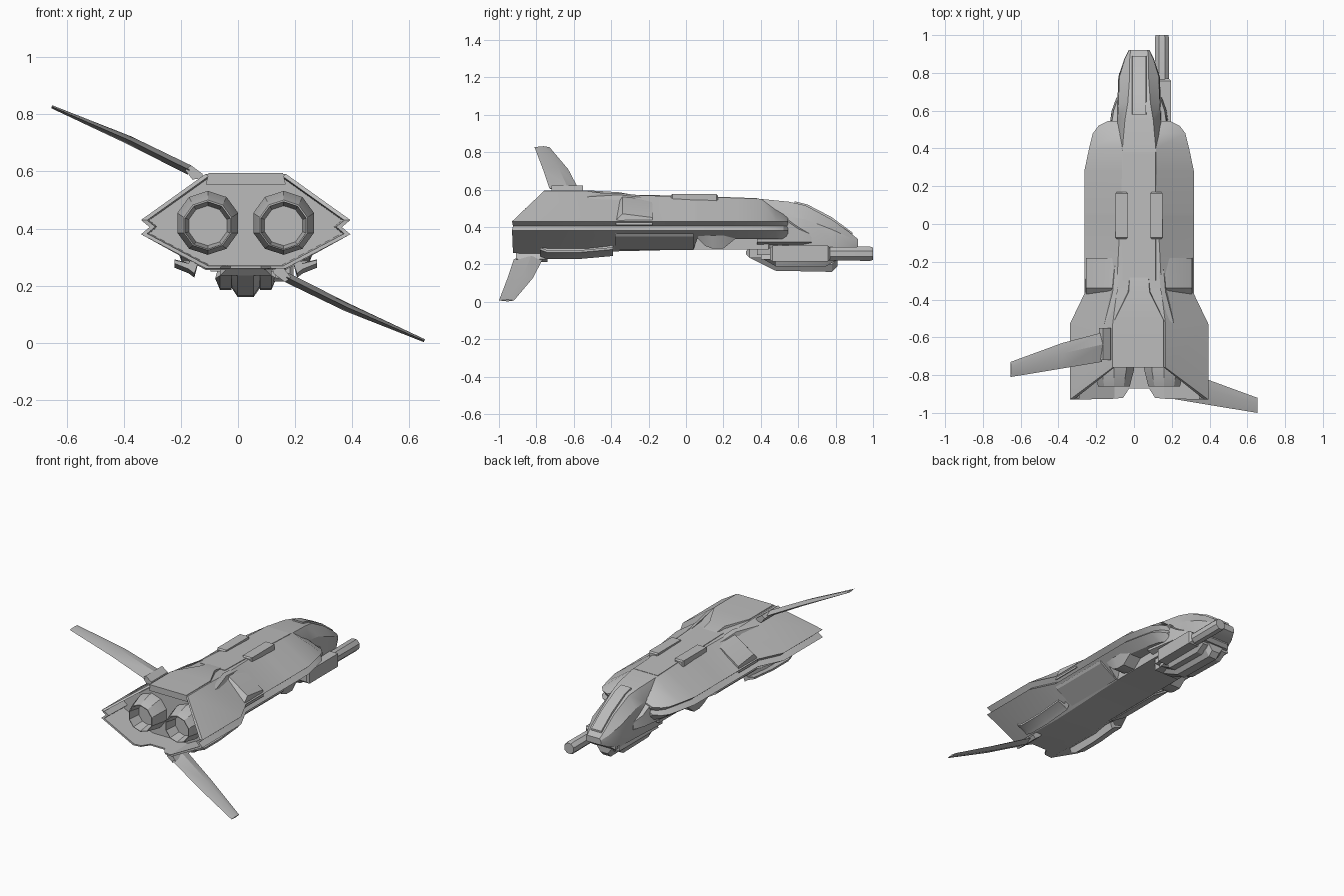
import bpy, bmesh, math
from mathutils import Vector

if "Cube" in bpy.data.objects:
    bpy.data.objects.remove(bpy.data.objects["Cube"])

CX = 0.027  # hull centre line
SIDES = (("left", 1), ("right", -1))
grey = bpy.data.materials.new("hull_grey")
grey.use_nodes = True
COLOUR = (0.5, 0.5, 0.5, 1)
grey.diffuse_color = COLOUR
grey.node_tree.nodes["Principled BSDF"].inputs["Base Color"].default_value = COLOUR


def loft(name, rings, angle=25):
    """Skin a list of equal-length point rings and cap both ends."""
    bm = bmesh.new()
    rows = [[bm.verts.new(p) for p in ring] for ring in rings]
    n = len(rows[0])
    for a, b in zip(rows, rows[1:]):
        for i in range(n):
            j = (i + 1) % n
            bm.faces.new((a[i], a[j], b[j], b[i]))
    bm.faces.new(rows[0])
    bm.faces.new(rows[-1])
    bmesh.ops.recalc_face_normals(bm, faces=bm.faces)
    mesh = bpy.data.meshes.new(name)
    bm.to_mesh(mesh)
    bm.free()
    mesh.materials.append(grey)
    obj = bpy.data.objects.new(name, mesh)
    bpy.context.collection.objects.link(obj)
    bpy.ops.object.select_all(action="DESELECT")
    obj.select_set(True)
    bpy.context.view_layer.objects.active = obj
    bpy.ops.object.shade_smooth_by_angle(angle=math.radians(angle))


def sym(y, half):
    """Ring mirrored across the centre line; half runs top to bottom."""
    ys = y if isinstance(y, list) else [y] * len(half)
    right = [Vector((CX + x, yy, z)) for (x, z), yy in zip(half, ys)]
    left = [Vector((CX - x, yy, z)) for (x, z), yy in zip(half, ys)]
    return right + left[::-1]


def side_ring(s, y, pts):
    return [Vector((CX + s * x, y, z)) for x, z in pts]


def box(name, x0, x1, y0, y1, z0, z1, s, c):
    """Block along y with both ends tapered by c."""
    def ring(y, c):
        return side_ring(s, y, [(x0 + c, z0 + c), (x1 - c, z0 + c), (x1 - c, z1 - c), (x0 + c, z1 - c)])
    loft(name, [ring(y0, c), ring(y0 + c, 0), ring(y1 - c, 0), ring(y1, c)])


def circle(x, y, z, r, n):
    return [Vector((x + r * math.cos(math.tau * (i + 0.5) / n), y,
                    z + r * math.sin(math.tau * (i + 0.5) / n))) for i in range(n)]


# Main hull with notched sides and a recessed engine bay
def hull_half(w, wt, zt, wb, zb):
    return [(wt, zt), (w, 0.43), (w - 0.03, 0.405), (w, 0.38), (wb, zb), (0.09, zb), (0.055, zb)]


rear = hull_half(0.367, 0.14, 0.592, 0.14, 0.26)
rear_y = [-0.76, -0.93, -0.925, -0.93, -0.925, -0.92, -0.87]


def shrink(f):
    return [(x * f, 0.42 + (z - 0.42) * f) for x, z in rear]


sections = [(-0.53, 0.367, 0.14, 0.592, 0.14, 0.255),
            (-0.37, 0.29, 0.12, 0.572, 0.13, 0.27),
            (0.04, 0.29, 0.1, 0.562, 0.14, 0.28),
            (0.06, 0.29, 0.1, 0.562, 0.22, 0.335),
            (0.28, 0.29, 0.09, 0.555, 0.22, 0.335),
            (0.40, 0.265, 0.09, 0.55, 0.2, 0.335),
            (0.48, 0.245, 0.085, 0.50, 0.18, 0.335),
            (0.52, 0.215, 0.08, 0.48, 0.15, 0.335),
            (0.545, 0.165, 0.08, 0.46, 0.12, 0.335)]
rings = [sym(-0.74, shrink(0.92)), sym(rear_y, shrink(0.94)), sym(rear_y, rear)]
rings += [sym(y, hull_half(*rest)) for y, *rest in sections]
loft("main_hull", rings)
box("belly_keel", -0.14, 0.14, 0.0, 0.45, 0.28, 0.36, 1, 0.01)

# Raised rear deck and roof spine
loft("rear_deck", [sym(y, [(w, z), (w + 0.01, z - 0.04)]) for y, w, z in
                   [(-0.76, 0.13, 0.595), (-0.51, 0.13, 0.595), (-0.36, 0.055, 0.586), (-0.28, 0.05, 0.572)]])
loft("roof_spine", [sym(y, [(0.088, z), (0.095, z - 0.03)]) for y, z in [(-0.3, 0.573), (0.04, 0.566), (0.38, 0.554)]])

for label, s in SIDES:
    # Engine nozzles, drooping slightly towards the exit
    profile = [(-0.72, 0.112, 0.42), (-0.77, 0.112, 0.42), (-0.86, 0.088, 0.412),
               (-0.86, 0.083, 0.411), (-0.78, 0.07, 0.41)]
    loft(label + "_engine_nozzle", [circle(CX + s * 0.133, y, z, r, 10) for y, r, z in profile])

    # Wedge intake on the sloping shoulder
    def wedge(y, h):
        return side_ring(s, y, [(0.13, 0.53 + h), (0.16, 0.517 + h), (0.28, 0.435 + h),
                                (0.285, 0.41), (0.13, 0.49)])
    loft(label + "_shoulder_intake", [wedge(-0.18, 0.016), wedge(-0.34, 0.036), wedge(-0.375, 0)])
    # Ridge beside the rear deck
    loft(label + "_deck_ridge", [side_ring(s, y, [(x, z), (x + 0.025, z - 0.01), (x + 0.04, z - 0.05), (x, z - 0.05)])
                                 for y, x, z in [(-0.18, 0.10, 0.562), (-0.36, 0.115, 0.582), (-0.53, 0.16, 0.571)]])
    # Roof rail
    box(label + "_roof_rail", 0.06, 0.125, -0.08, 0.17, 0.53, 0.577, s, 0.008)
    # Flush lower side panel and the rounded scoop ahead of it
    loft(label + "_side_panel", [side_ring(s, y, [(0.15, 0.278), (0.27, 0.35), (0.28, 0.365), (0.17, 0.37)])
                                 for y in (-0.38, 0.04)])
    loft(label + "_side_scoop", [side_ring(s, y, [(0.12, 0.38), (0.26, 0.38), (0.225, z), (0.12, z)])
                                 for y, z in [(0.05, 0.35), (0.1, 0.3), (0.14, 0.285), (0.2, 0.285), (0.28, 0.35)]])
    # Belly strake: a short keel carrying a thin outer plate
    loft(label + "_belly_strake", [side_ring(s, y, [(0.165, 0.285), (0.18, z), (0.2, z + 0.015), (0.25, z + 0.035),
                                                    (0.25, z + 0.047), (0.2, z + 0.035), (0.19, 0.3)])
                                   for y, z in [(-0.78, 0.243), (-0.74, 0.228), (-0.58, 0.228), (-0.39, 0.245)]])
    # Cheek fairing joining hull to cockpit
    loft(label + "_cockpit_cheek", [side_ring(s, y, [(0.05, z), (w, z - 0.04), (w + 0.01, 0.32), (0.05, 0.28)])
                                    for y, w, z in [(0.38, 0.17, 0.53), (0.5, 0.15, 0.5), (0.6, 0.135, 0.43), (0.67, 0.11, 0.40)]])
    # Chin side pod
    loft(label + "_chin_pod", [side_ring(s, y, [(0.04, 0.25), (0.1, 0.25), (0.107, 0.225), (0.09, z), (0.05, z)])
                               for y, z in [(0.4, 0.235), (0.48, 0.19), (0.74, 0.185), (0.8, 0.22)]])

# Cockpit nose with a raised canopy strip
nose = [(0.38, 0.09, 0.13, 0.552, 0.25), (0.55, 0.075, 0.12, 0.535, 0.25),
        (0.64, 0.06, 0.115, 0.515, 0.25), (0.78, 0.05, 0.11, 0.44, 0.25),
        (0.87, 0.05, 0.08, 0.375, 0.27), (0.92, 0.045, 0.055, 0.335, 0.295)]
loft("cockpit_nose", [sym(y, [(wt, zt), (w * 0.95, zb + (zt - zb) * 0.72), (w, zb + (zt - zb) * 0.4), (w * 0.95, zb)])
                      for y, wt, w, zt, zb in nose])
loft("canopy_strip", [sym(y, [(0.036, z), (0.042, z - 0.03)]) for y, z in
                      [(0.58, 0.538), (0.65, 0.52), (0.78, 0.452), (0.89, 0.37)]])

# Chin turret and its mount
loft("chin_turret", [sym(y, [(0.05, 0.26), (0.055, z + 0.04), (0.028, z)]) for y, z in
                     [(0.34, 0.235), (0.48, 0.166), (0.78, 0.16), (0.81, 0.19)]])
box("chin_mount", -0.09, 0.09, 0.32, 0.84, 0.235, 0.29, 1, 0.02)

# Side cannon: housing and long barrel
box("cannon_housing", 0.075, 0.168, 0.45, 0.77, 0.215, 0.3, 1, 0.012)
loft("cannon_barrel", [circle(0.148, y, 0.257, r, 8) for y, r in
                       [(0.6, 0.038), (0.985, 0.041), (1.0, 0.036)]])


# Swept fins: upper right, and the same turned about the axis for lower left
def fin(name, turn, dy):
    def place(x, y, z):
        return Vector((turn * x, y + dy, 0.417 + turn * (z - 0.417)))

    stations = [(-0.17, -0.575, -0.73, 0.605, 0.016), (-0.38, -0.63, -0.765, 0.709, 0.014),
                (-0.653, -0.73, -0.81, 0.827, 0.005)]
    rings = []
    for x, front, back, z, t in stations:
        mid = front * 0.6 + back * 0.4
        rings.append([place(x, front, z), place(x + t * 0.4, mid, z + t),
                      place(x, back, z), place(x - t * 0.4, mid, z - t)])
    loft(name, rings)
    # Hinge block at the root
    loft(name + "_hinge", [[place(x, y, z) for x, z in
                            [(-0.185, 0.605), (-0.165, 0.622), (-0.125, 0.592), (-0.12, 0.576), (-0.16, 0.572)]]
                           for y in (-0.55, -0.72)])


fin("upper_fin", 1, 0)
fin("lower_fin", -1, -0.19)
